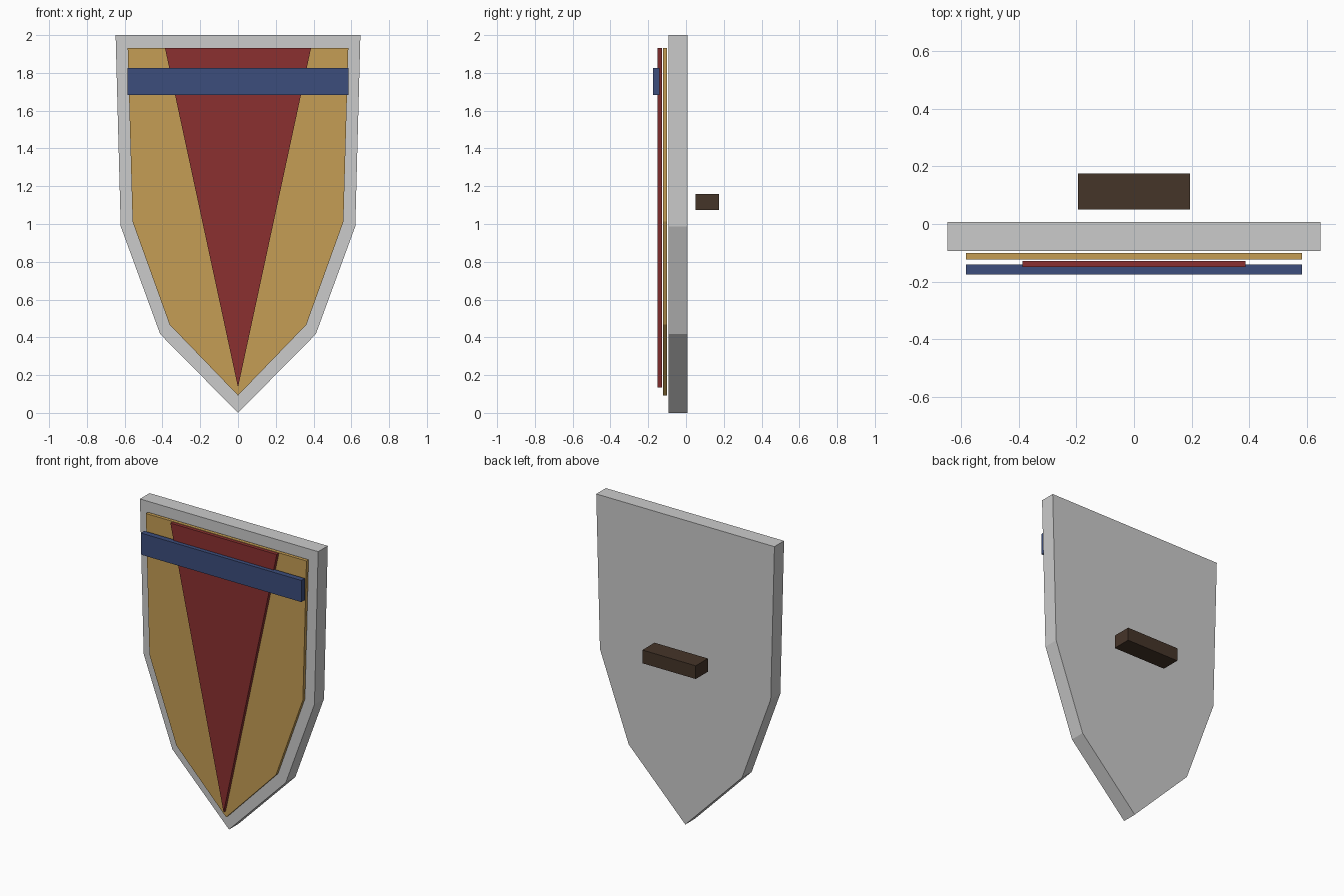
import bpy
import bmesh

if "Cube" in bpy.data.objects:
    bpy.data.objects.remove(bpy.data.objects["Cube"])


def material(name, color):
    mat = bpy.data.materials.new(name)
    mat.diffuse_color = (*color, 1)
    mat.use_nodes = True
    mat.node_tree.nodes["Principled BSDF"].inputs["Base Color"].default_value = mat.diffuse_color
    return mat


def plate(name, half, y_front, y_back, mat=None):
    """Mirror a right-hand (x, z) outline about x = 0 and extrude it along y."""
    outline = half + [(-x, z) for x, z in reversed(half) if x > 0]
    bm = bmesh.new()
    face = bm.faces.new([bm.verts.new((x, y_front, z)) for x, z in outline])
    new = bmesh.ops.extrude_face_region(bm, geom=[face])["geom"]
    verts = [v for v in new if isinstance(v, bmesh.types.BMVert)]
    bmesh.ops.translate(bm, verts=verts, vec=(0, y_back - y_front, 0))
    bmesh.ops.recalc_face_normals(bm, faces=bm.faces)
    mesh = bpy.data.meshes.new(name)
    bm.to_mesh(mesh)
    bm.free()
    obj = bpy.data.objects.new(name, mesh)
    bpy.context.collection.objects.link(obj)
    if mat:
        mesh.materials.append(mat)
    return obj


gold = material("gold", (0.56, 0.34, 0.09))
red = material("red", (0.26, 0.03, 0.03))
blue = material("blue", (0.045, 0.075, 0.2))
brown = material("brown", (0.06, 0.035, 0.022))

# Grey backing board
plate("shield_body", [(0, 0), (0.412, 0.417), (0.621, 0.988), (0.648, 2.0)],
      -0.093, 0.007)

# Layered front decoration
plate("gold_panel", [(0, 0.092), (0.362, 0.467), (0.558, 1.012), (0.584, 1.933)],
      -0.123, -0.101, gold)
plate("red_wedge", [(0, 0.135), (0.387, 1.933)], -0.15, -0.128, red)
plate("blue_band", [(0.584, 1.683), (0.584, 1.825)], -0.176, -0.14, blue)

# Grip behind the board
plate("rear_grip", [(0.194, 1.073), (0.194, 1.16)], 0.05, 0.176, brown)
